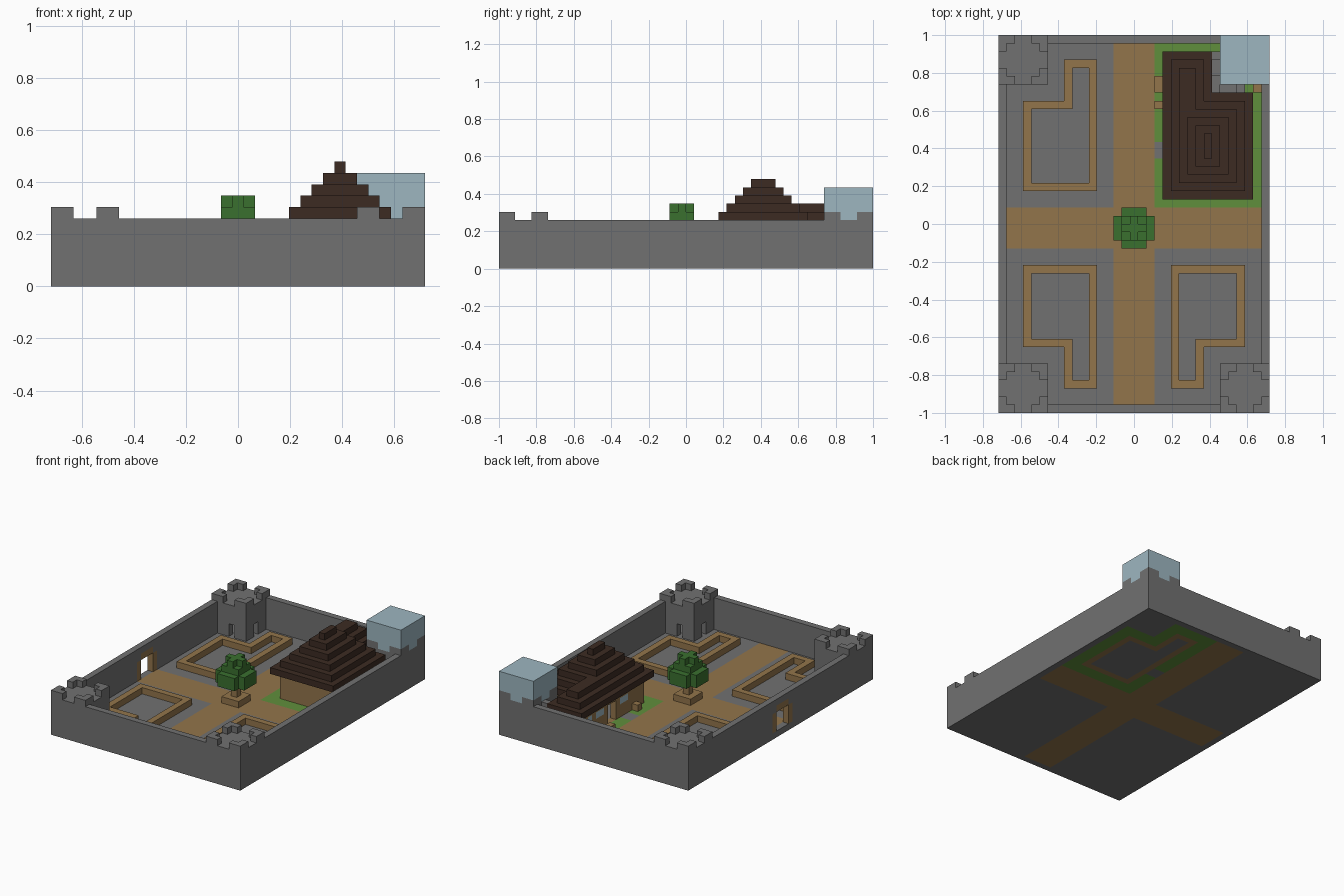
import bpy, bmesh

U = 2 / 46          # block size
NX, NY = 33, 46     # plan size in blocks

if "Cube" in bpy.data.objects:
    bpy.data.objects.remove(bpy.data.objects["Cube"], do_unlink=True)


def material(name, r, g, b):
    m = bpy.data.materials.new(name)
    m.use_nodes = True
    m.diffuse_color = (r, g, b, 1)
    bsdf = next(n for n in m.node_tree.nodes if n.type == 'BSDF_PRINCIPLED')
    bsdf.inputs["Base Color"].default_value = (r, g, b, 1)
    bsdf.inputs["Roughness"].default_value = 0.9
    return m


STONE = material("stone grey", 0.165, 0.165, 0.165)
WOOD = material("wood tan", 0.29, 0.178, 0.07)
ROOF = material("roof dark brown", 0.045, 0.024, 0.016)
LEAF = material("leaf green", 0.042, 0.162, 0.028)
GRASS = material("grass green", 0.117, 0.275, 0.045)
GLASS = material("pale blue glass", 0.337, 0.468, 0.527)


def rect(x0, x1, y0, y1):
    return {(i, j) for i in range(x0, x1) for j in range(y0, y1)}


def inset(cells):
    """Cells left after removing a one-block rim."""
    return {(i, j) for i, j in cells
            if all((i + a, j + b) in cells for a in (-1, 0, 1) for b in (-1, 0, 1))}


def rim(cells):
    return cells - inset(cells)


def build(name, layers, mat):
    """Stack plan layers (cells, bottom, top) into one blocky object."""
    me = bpy.data.meshes.new(name)
    bm = bmesh.new()
    layers = [(c, a, b) for c, a, b in layers if c]
    blocks = {(i, j, k) for c, a, b in layers for i, j in c for k in range(a, b)}
    verts = {}

    def vert(p):
        if p not in verts:
            x, y, z = p
            verts[p] = bm.verts.new(((x - NX / 2) * U, (y - NY / 2) * U, z * U))
        return verts[p]

    for block in blocks:
        for axis in range(3):
            u, v = (axis + 1) % 3, (axis + 2) % 3
            for side in (0, 1):
                near = list(block)
                near[axis] += 2 * side - 1
                if tuple(near) in blocks:
                    continue
                quad = []
                for du, dv in ((0, 0), (1, 0), (1, 1), (0, 1)):
                    p = list(block)
                    p[axis] += side
                    p[u] += du
                    p[v] += dv
                    quad.append(vert(tuple(p)))
                bm.faces.new(quad if side else quad[::-1])
    bmesh.ops.dissolve_limit(bm, angle_limit=0.01, verts=bm.verts[:], edges=bm.edges[:])
    bm.to_mesh(me)
    bm.free()
    me.materials.append(mat)
    ob = bpy.data.objects.new(name, me)
    bpy.context.collection.objects.link(ob)
    return ob


# Plan areas
site = rect(0, NX, 0, NY)
yard = inset(site)
paths = (rect(14, 19, 0, NY) | rect(0, NX, 20, 25)) & yard
eaves = rect(20, 31, 26, 39) | rect(20, 26, 39, 44)
house = inset(eaves)
house_wall = rim(house)
step = rect(19, 21, 31, 33)
lawn = rect(19, 32, 25, 45) - house - step
towers = {
    "front_right": rect(0, 6, 0, 6), "front_left": rect(27, 33, 0, 6),
    "back_right": rect(0, 6, 40, 46), "back_left": rect(27, 33, 40, 46),
}
tower_cells = set().union(*towers.values())
lawn -= tower_cells

# Ground
build("path", [(paths, 0, 1)], WOOD)
build("lawn", [(lawn, 0, 1)], GRASS)
build("stone_floor", [(yard - paths - lawn - house_wall, 0, 1)], STONE)

# Outer wall with a gate on the right side
border = rim(site)
gate_frame = rect(0, 1, 20, 25)
gate_top = rect(0, 1, 21, 24)
build("outer_wall", [(border, 0, 1), (border - tower_cells - gate_frame, 1, 4),
                     (border - tower_cells - gate_top, 4, 5),
                     (border - tower_cells, 5, 6)], STONE)
build("gate_frame", [(gate_frame - gate_top, 1, 4), (gate_top, 4, 5)], WOOD)

# Hollow corner towers with doorways and corner battlements
merlons = {}
for name, cells in towers.items():
    x0, y0 = min(cells)
    shell = rim(cells)
    door_x = x0 + (3 if x0 == 0 else 2)
    door_y = y0 + (3 if y0 == 0 else 2)
    doors = {(door_x, 5 if y0 == 0 else 40), (5 if x0 == 0 else 27, door_y)}
    gaps = rect(x0 + 2, x0 + 4, y0, y0 + 6) | rect(x0, x0 + 6, y0 + 2, y0 + 4)
    merlons[name] = shell - gaps
    build(name + "_tower", [(shell - doors, 1, 3), (shell, 3, 5), (cells, 5, 6),
                            (merlons[name], 6, 7)], STONE)

# Glass block over the back left tower
glass = towers["back_left"]
build("glass_block", [(glass - merlons["back_left"], 6, 7), (glass, 7, 10)], GLASS)

# Stone stair winding beside that tower
stair = [(i, 39) for i in range(30, 25, -1)] + [(26, j) for j in range(40, 44)]
build("tower_stair", [({c}, 1, 2 + n // 2) for n, c in enumerate(stair) if n], STONE)
build("stair_foot", [({(31, 39)}, 1, 2)], WOOD)

# Garden bed borders, each an L-shaped ring
front_bed = rect(3, 12, 8, 18) | rect(8, 12, 3, 8)
back_bed = rect(3, 12, 27, 38) | rect(8, 12, 38, 43)
mirrored_bed = {(NX - 1 - i, j) for i, j in front_bed}
for name, bed in (("front_right", front_bed), ("front_left", mirrored_bed),
                  ("back_right", back_bed)):
    build(name + "_bed_border", [(rim(bed), 1, 2)], WOOD)

# House walls, windows and porch blocks
door = rect(21, 22, 34, 36)
windows = rect(21, 22, 31, 33) | rect(21, 22, 37, 39) | rect(21, 22, 40, 41)
build("house_walls", [(house_wall, 0, 1), (house_wall - door, 1, 3),
                      (house_wall - door - windows, 3, 4), (house_wall, 4, 5)], WOOD)
build("house_windows", [(windows, 3, 4)], GLASS)
build("porch_blocks", [(rect(20, 21, 29, 30), 1, 2), (rect(19, 20, 37, 38), 1, 2),
                       (rect(19, 20, 39, 41), 1, 2)], WOOD)

# Stepped roof
tiers, tier = [], eaves
for level in range(5, 11):
    tiers.append((tier, level, level + 1))
    tier = inset(tier)
build("stepped_roof", tiers, ROOF)

# Tree in a square planter
crown = rect(14, 19, 20, 25)
corners = {(i, j) for i in (14, 18) for j in (20, 24)}
core = rect(15, 18, 21, 24)
plus = rect(16, 17, 21, 24) | rect(15, 18, 22, 23)
build("planter", [(core, 1, 2)], WOOD)
build("trunk", [({(16, 22)}, 2, 4)], WOOD)
build("tree_crown", [(crown - corners, 4, 6), (core, 6, 7), (plus, 7, 8)], LEAF)
